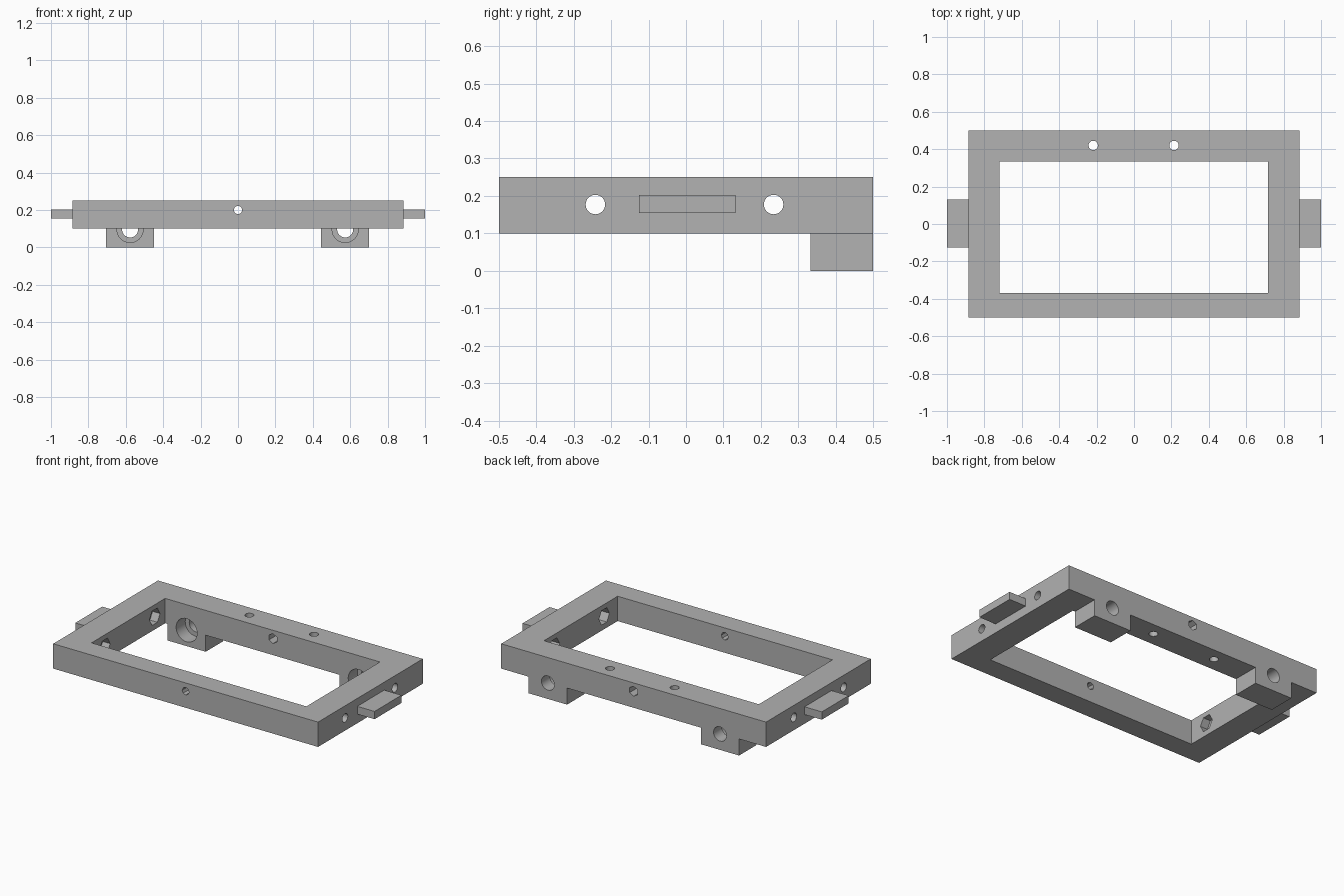
import bpy
import math

cube = bpy.data.objects.get("Cube")
if cube:
    bpy.data.objects.remove(cube, do_unlink=True)

grey = bpy.data.materials.new("mid_grey")
grey.use_nodes = True
colour = (0.445, 0.445, 0.445, 1)
grey.diffuse_color = colour
grey.node_tree.nodes["Principled BSDF"].inputs["Base Color"].default_value = colour


def box(name, xs, ys, zs):
    """Box from its lower and upper limits on each axis."""
    spans = (xs, ys, zs)
    bpy.ops.mesh.primitive_cube_add(size=1, location=[(a + b) / 2 for a, b in spans])
    ob = bpy.context.object
    ob.name = name
    ob.scale = [b - a for a, b in spans]
    bpy.ops.object.transform_apply(location=True, rotation=True, scale=True)
    ob.data.materials.append(grey)
    return ob


def drill(name, axis, centre, radius, length, sides=32):
    """Cutter along one axis, centred on a point."""
    turn = {"x": (0, math.pi / 2, 0), "y": (math.pi / 2, 0, 0), "z": (0, 0, 0)}[axis]
    bpy.ops.mesh.primitive_cylinder_add(vertices=sides, radius=radius, depth=length,
                                        location=centre, rotation=turn)
    ob = bpy.context.object
    ob.name = name
    bpy.ops.object.transform_apply(location=True, rotation=True, scale=True)
    ob.data.materials.append(grey)
    ob.hide_render = True
    return ob


def cut(target, cutters):
    bpy.ops.object.select_all(action="DESELECT")
    target.select_set(True)
    bpy.context.view_layer.objects.active = target
    for c in cutters:
        mod = target.modifiers.new(c.name, "BOOLEAN")
        mod.operation = "DIFFERENCE"
        mod.solver = "EXACT"
        mod.object = c
        bpy.ops.object.modifier_apply(modifier=mod.name)
    bpy.ops.object.shade_smooth_by_angle(angle=math.radians(30))


# Frame and feet
frame = box("frame", (-0.885, 0.885), (-0.5, 0.5), (0.1, 0.25))
feet = [box(side + "_foot", (x - 0.128, x + 0.128), (0.333, 0.5), (0, 0.1))
        for side, x in (("right", -0.577), ("left", 0.573))]

# Side tabs
for side, xs in (("right", (-1, -0.885)), ("left", (0.885, 1))):
    box(side + "_tab", xs, (-0.125, 0.132), (0.155, 0.202))

# Opening, with the wider rail at the back
cutters = [box("opening", (-0.72, 0.716), (-0.37, 0.333), (0, 0.4))]

# Side wall bolt holes with hexagonal nut pockets on the inside
for sx in (-1, 1):
    for y in (-0.242, 0.234):
        cutters.append(drill("side_hole", "x", (sx * 0.8, y, 0.177), 0.026, 0.3))
        cutters.append(drill("nut_pocket", "x", (sx * 0.72, y, 0.177), 0.05, 0.1, 6))

# Small holes through the front and back walls
cutters.append(drill("front_hole", "y", (0, -0.43, 0.2), 0.023, 0.3, 8))
cutters.append(drill("back_hole", "y", (0, 0.42, 0.2), 0.03, 0.3, 6))

# Vertical holes in the back rail
for x in (-0.218, 0.214):
    cutters.append(drill("rail_hole", "z", (x, 0.42, 0.2), 0.025, 0.4))

# Stepped bores shared by the feet and the back rail
bores = []
for x in (-0.577, 0.573):
    bores.append(drill("foot_bore", "y", (x, 0.42, 0.096), 0.043, 0.3))
    bores.append(drill("foot_counterbore", "y", (x, 0.36, 0.096), 0.07, 0.12))

cut(frame, cutters + bores)
for foot in feet:
    cut(foot, bores)
for c in cutters + bores:
    bpy.data.objects.remove(c, do_unlink=True)
